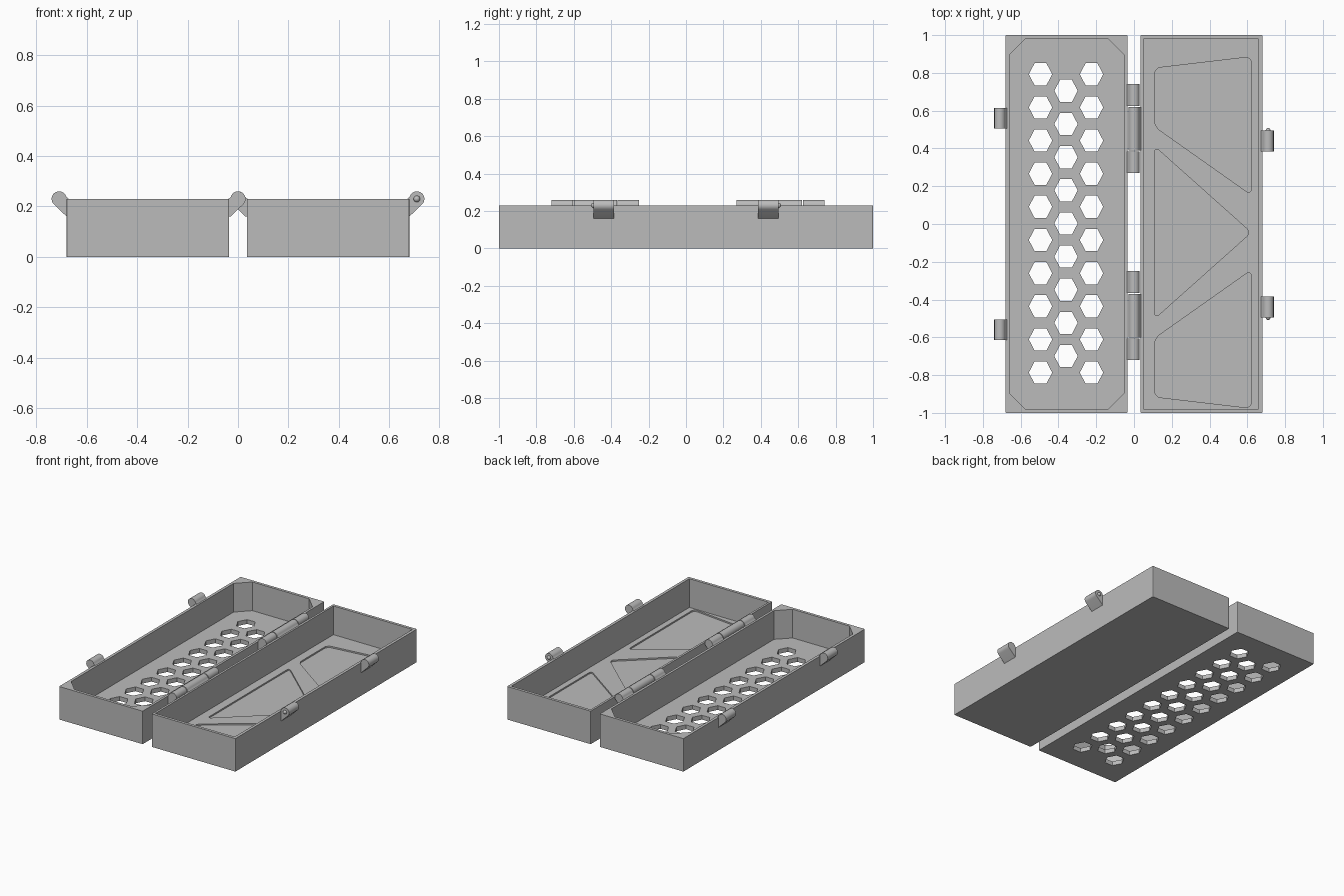
import bpy, bmesh
from math import cos, sin, radians
from mathutils import Vector

cube = bpy.data.objects.get("Cube")
if cube:
    bpy.data.objects.remove(cube, do_unlink=True)

grey = bpy.data.materials.new("plain grey")
grey.use_nodes = True
GREY = (0.5, 0.5, 0.5, 1)
grey.diffuse_color = GREY
grey.node_tree.nodes["Principled BSDF"].inputs["Base Color"].default_value = GREY

H, FLOOR, R = 0.23, 0.03, 0.03   # tray height, floor thickness, knuckle radius


def prism(name, points, depth, round_by=0, segments=1):
    """Extrude a closed 3D outline along a vector; optionally round its long edges."""
    bm = bmesh.new()
    depth = Vector(depth)
    face = bm.faces.new([bm.verts.new(p) for p in points])
    out = bmesh.ops.extrude_face_region(bm, geom=[face])
    moved = [v for v in out["geom"] if isinstance(v, bmesh.types.BMVert)]
    bmesh.ops.translate(bm, verts=moved, vec=depth)
    if round_by:
        long_edges = [e for e in bm.edges
                      if abs((e.verts[0].co - e.verts[1].co).normalized().dot(depth.normalized())) > 0.99]
        bmesh.ops.bevel(bm, geom=long_edges, offset=round_by, segments=segments,
                        profile=0.5, affect='EDGES')
    bmesh.ops.recalc_face_normals(bm, faces=bm.faces)
    mesh = bpy.data.meshes.new(name)
    bm.to_mesh(mesh)
    bm.free()
    mesh.materials.append(grey)
    ob = bpy.data.objects.new(name, mesh)
    bpy.context.collection.objects.link(ob)
    return ob


def slab(name, x0, x1, y, z0, z1, round_by=0, segments=1):
    outline = [(x0, -y, z0), (x1, -y, z0), (x1, y, z0), (x0, y, z0)]
    return prism(name, outline, (0, 0, z1 - z0), round_by, segments)


def cut(body, cutters):
    """Subtract the cutters from the body and discard them."""
    for c in cutters:
        mod = body.modifiers.new("cut", 'BOOLEAN')
        mod.operation, mod.solver, mod.object = 'DIFFERENCE', 'EXACT', c
    bpy.context.view_layer.update()
    result = bpy.data.meshes.new_from_object(
        body.evaluated_get(bpy.context.evaluated_depsgraph_get()))
    body.modifiers.clear()
    body.data = result
    for c in cutters:
        bpy.data.objects.remove(c, do_unlink=True)


def smooth(ob):
    bpy.ops.object.select_all(action='DESELECT')
    ob.select_set(True)
    bpy.context.view_layer.objects.active = ob
    bpy.ops.object.shade_smooth_by_angle(angle=radians(30))


def knuckle(name, x, y0, y1, side):
    """Barrel with a web tapering down to the wall; side is the wall's direction in x."""
    reach = R + 0.008
    profile = [(reach, 0), (reach, -0.07), (R, -0.07)]
    for i in range(17):
        a = radians(226.4 - i * 226.4 / 16)
        profile.append((R * cos(a), R * sin(a)))
    ob = prism(name, [(x + side * px, y0, H + pz) for px, pz in profile[:-1]],
               (0, y1 - y0, 0))
    smooth(ob)


# Vented tray: chamfered cavity and hexagonal holes
vented = slab("vented_tray", -0.68, -0.035, 1, 0, H, 0.005, 2)
cutters = [slab("cavity", -0.66, -0.052, 0.98, FLOOR, H + 0.1, 0.085)]
for x, count in ((-0.495, 10), (-0.36, 9), (-0.225, 10)):
    for i in range(count):
        y = (i - (count - 1) / 2) * 0.1755 + 0.003
        hexagon = [(x + 0.062 * cos(radians(60 * k)), y + 0.068 * sin(radians(60 * k)), -0.1)
                   for k in range(6)]
        cutters.append(prism("hole", hexagon, (0, 0, 0.2)))
cut(vented, cutters)

# Solid tray: square cavity with shallow truss pockets in the floor
solid = slab("solid_tray", 0.035, 0.68, 1, 0, H, 0.005, 2)
cutters = [slab("cavity", 0.05, 0.66, 0.98, FLOOR, H + 0.1)]
MID = -0.045
pockets = [[(0.11, -0.5), (0.62, MID), (0.11, 0.41)]]
for s in (1, -1):
    pockets.append([(0.11, MID + s * 0.56), (0.62, MID + s * 0.2),
                    (0.62, MID + s * 0.93), (0.11, MID + s * 0.87)])
for p in pockets:
    cutters.append(prism("pocket", [(x, y, FLOOR - 0.01) for x, y in p],
                         (0, 0, 0.05), 0.03, 4))
cut(solid, cutters)

# Hinges: outer knuckles on the vented tray, middle one on the solid tray
for n, y in (("back", 0.505), ("front", -0.485)):
    knuckle(n + "_hinge_middle", 0, y - 0.115, y + 0.115, 1)
    knuckle(n + "_hinge_outer_a", 0, y + 0.12, y + 0.235, -1)
    knuckle(n + "_hinge_outer_b", 0, y - 0.235, y - 0.12, -1)

# Latch lugs on the outer walls, with small round pins on the solid tray's lugs
for n, s in (("back", 1), ("front", -1)):
    left, right = s * 0.56, s * 0.44
    knuckle(n + "_right_lug", -0.71, left - 0.055, left + 0.055, 1)
    knuckle(n + "_left_lug", 0.71, right - 0.055, right + 0.055, -1)
    bpy.ops.mesh.primitive_uv_sphere_add(segments=16, ring_count=8, radius=0.013,
                                         location=(0.71, right + s * 0.055, H))
    pin = bpy.context.object
    pin.name = n + "_lug_pin"
    pin.data.materials.append(grey)
    smooth(pin)
